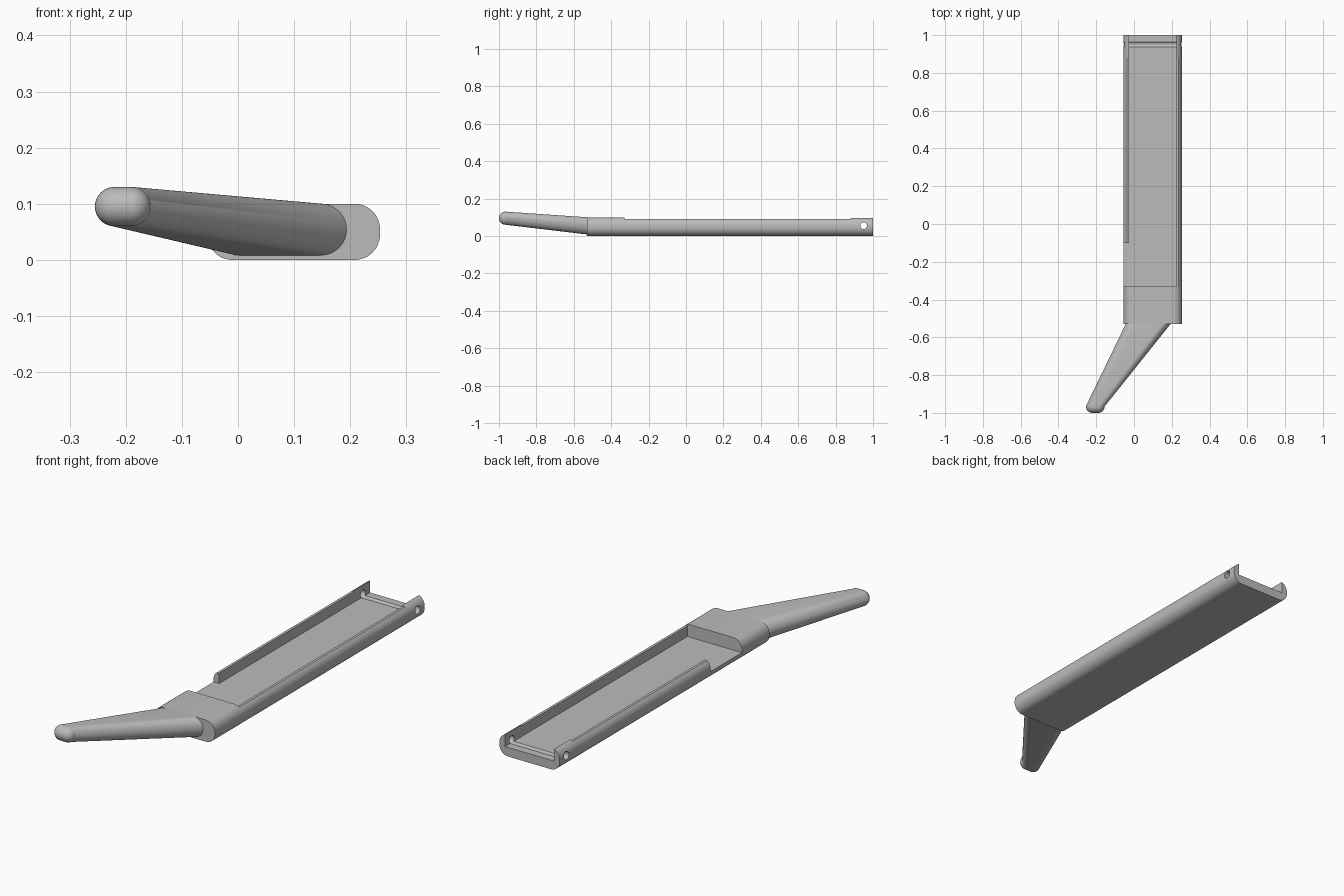
import bpy, bmesh, math
from math import pi, sin, cos
from mathutils import Vector

cube = bpy.data.objects.get("Cube")
if cube:
    bpy.data.objects.remove(cube, do_unlink=True)

grey = bpy.data.materials.new("light_grey")
grey.use_nodes = True
colour = (0.5, 0.5, 0.5, 1)
grey.diffuse_color = colour
grey.node_tree.nodes["Principled BSDF"].inputs["Base Color"].default_value = colour


def section(cx, cz, half_w, half_h, radius, y, steps=12):
    """Rounded rectangle in the xz plane."""
    points = []
    for quarter, (sx, sz) in enumerate([(1, 1), (-1, 1), (-1, -1), (1, -1)]):
        for i in range(steps + 1):
            a = (quarter + i / steps) * pi / 2
            points.append(Vector((cx + sx * (half_w - radius) + radius * cos(a), y,
                                  cz + sz * (half_h - radius) + radius * sin(a))))
    return points


def loft(name, sections):
    """Skin a row of matching sections and cap both ends."""
    bm = bmesh.new()
    rings = [[bm.verts.new(p) for p in s] for s in sections]
    n = len(rings[0])
    for a, b in zip(rings, rings[1:]):
        for i in range(n):
            j = (i + 1) % n
            bm.faces.new((a[i], a[j], b[j], b[i]))
    bm.faces.new(rings[0])
    bm.faces.new(rings[-1])
    bmesh.ops.remove_doubles(bm, verts=bm.verts, dist=0.00001)
    bmesh.ops.recalc_face_normals(bm, faces=bm.faces)
    mesh = bpy.data.meshes.new(name)
    bm.to_mesh(mesh)
    bm.free()
    mesh.materials.append(grey)
    obj = bpy.data.objects.new(name, mesh)
    bpy.context.collection.objects.link(obj)
    return obj


def select(obj):
    bpy.ops.object.select_all(action='DESELECT')
    obj.select_set(True)
    bpy.context.view_layer.objects.active = obj


def cut(target, cutter):
    """Subtract the cutter from the target, then remove it."""
    cutter.hide_render = True
    mod = target.modifiers.new("cut", 'BOOLEAN')
    mod.operation = 'DIFFERENCE'
    mod.solver = 'EXACT'
    mod.object = cutter
    select(target)
    bpy.ops.object.modifier_apply(modifier=mod.name)
    bpy.data.objects.remove(cutter, do_unlink=True)


def cut_box(target, low, high):
    low, high = Vector(low), Vector(high)
    bpy.ops.mesh.primitive_cube_add(size=1, location=(low + high) / 2)
    box = bpy.context.object
    box.scale = high - low
    box.data.materials.append(grey)
    cut(target, box)


# Tray: rounded bar with a long channel
MID, FLOOR, BLOCK, FRONT = 0.099, 0.042, -0.33, -0.53
tray = loft("tray", [section(MID, 0.05, 0.154, 0.05, 0.045, y) for y in (FRONT, 1)])
cut_box(tray, (-0.026, BLOCK, FLOOR), (0.224, 1.1, 0.2))
# Lowered wall tops
cut_box(tray, (-0.2, BLOCK, 0.09), (0.4, 0.88, 0.2))
# Open gap in one wall beside the solid block
cut_box(tray, (-0.2, BLOCK, FLOOR), (0.1, -0.1, 0.2))

# Pin hole through both walls, grooving the floor
bpy.ops.mesh.primitive_cylinder_add(vertices=32, radius=0.018, depth=1,
                                    location=(MID, 0.95, 0.055), rotation=(0, pi / 2, 0))
pin = bpy.context.object
pin.data.materials.append(grey)
cut(tray, pin)

# Handle: tapered angled bar with a rounded tip
END_Y, TIP = -0.965, 0.035
rings = [section(0.076, 0.054, 0.119, 0.046, 0.046, FRONT + 0.002)]
for i in range(9):
    a = i / 8 * pi / 2 * 0.98
    shrink = TIP * (1 - cos(a))
    rings.append(section(-0.205, 0.095, 0.05 - shrink, TIP - shrink,
                         TIP - shrink, END_Y - TIP * sin(a)))
handle = loft("handle", rings)

for obj in (tray, handle):
    select(obj)
    bpy.ops.object.shade_smooth_by_angle(angle=math.radians(30))
